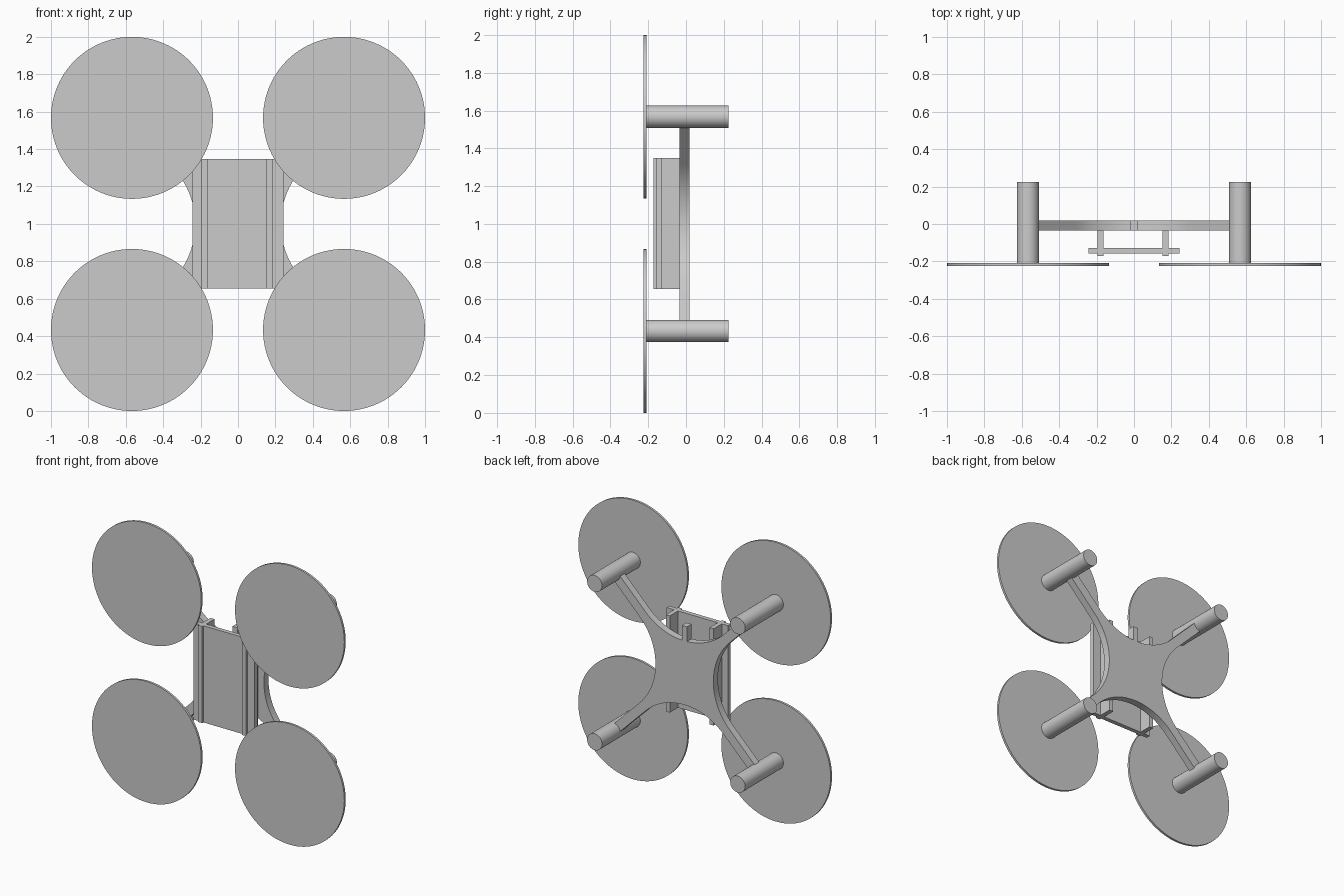
import bpy, bmesh
from math import pi, sin, cos, radians, sqrt

if "Cube" in bpy.data.objects:
    bpy.data.objects.remove(bpy.data.objects["Cube"])

MID = 1.0      # height of the frame centre
ARM = 0.567    # rotor offset from the centre in x and z


def finish(name, bm, smooth=False):
    bmesh.ops.recalc_face_normals(bm, faces=bm.faces)
    mesh = bpy.data.meshes.new(name)
    bm.to_mesh(mesh)
    bm.free()
    obj = bpy.data.objects.new(name, mesh)
    bpy.context.collection.objects.link(obj)
    if smooth:
        bpy.ops.object.select_all(action='DESELECT')
        obj.select_set(True)
        bpy.context.view_layer.objects.active = obj
        bpy.ops.object.shade_smooth_by_angle(angle=radians(30))
    return obj


def prism(name, outline, y0, y1, smooth=False):
    """Extrude an (x, z) outline from y0 to y1."""
    bm = bmesh.new()
    face = bm.faces.new([bm.verts.new((x, y0, z)) for x, z in outline])
    new = bmesh.ops.extrude_face_region(bm, geom=[face])["geom"]
    bmesh.ops.translate(bm, vec=(0, y1 - y0, 0),
                        verts=[v for v in new if isinstance(v, bmesh.types.BMVert)])
    return finish(name, bm, smooth)


def box(name, x0, x1, y0, y1, z0, z1):
    return prism(name, [(x0, z0), (x1, z0), (x1, z1), (x0, z1)], y0, y1)


def disc(name, x, z, r, y0, y1, n):
    pts = [(x + r * cos(2 * pi * i / n), z + r * sin(2 * pi * i / n)) for i in range(n)]
    return prism(name, pts, y0, y1, True)


# Cross-shaped frame: four round cut-outs blending into straight arms
half = 0.033                       # half width of an arm
waist = 0.229                      # distance from centre to each cut-out
s = sqrt(0.5)
R = (waist * s - half) / (1 - s)   # cut-out radius tangent to the arms
c = waist + R
side = [(ARM + half * s, -ARM + half * s)]
for i in range(25):
    a = radians(225 - 90 * i / 24)
    side.append((c + R * cos(a), R * sin(a)))
side.append((ARM + half * s, ARM - half * s))
outline = []
for k in range(4):
    ck, sk = round(cos(k * pi / 2)), round(sin(k * pi / 2))
    outline += [(x * ck - z * sk, MID + x * sk + z * ck) for x, z in side]
prism("cross_frame", outline, -0.034, 0.018, True)

# Small tab standing in the upper cut-out
box("frame_tab", -0.02, 0.02, -0.034, 0.018, 1.2, 1.335)

# Motor posts and rotor discs
for sx, h in ((-1, "left"), (1, "right")):
    for sz, v in ((-1, "lower"), (1, "upper")):
        x, z = sx * ARM, MID + sz * ARM
        disc(f"motor_post_{v}_{h}", x, z, 0.059, -0.21, 0.225, 48)
        disc(f"rotor_disc_{v}_{h}", x, z, 0.433, -0.225, -0.209, 96)

# Front panel with its two mounting rails
box("front_panel", -0.243, 0.243, -0.158, -0.127, 0.655, 1.348)
box("left_rail", -0.195, -0.163, -0.172, -0.034, 0.655, 1.348)
box("right_rail", 0.152, 0.184, -0.172, -0.034, 0.655, 1.348)
